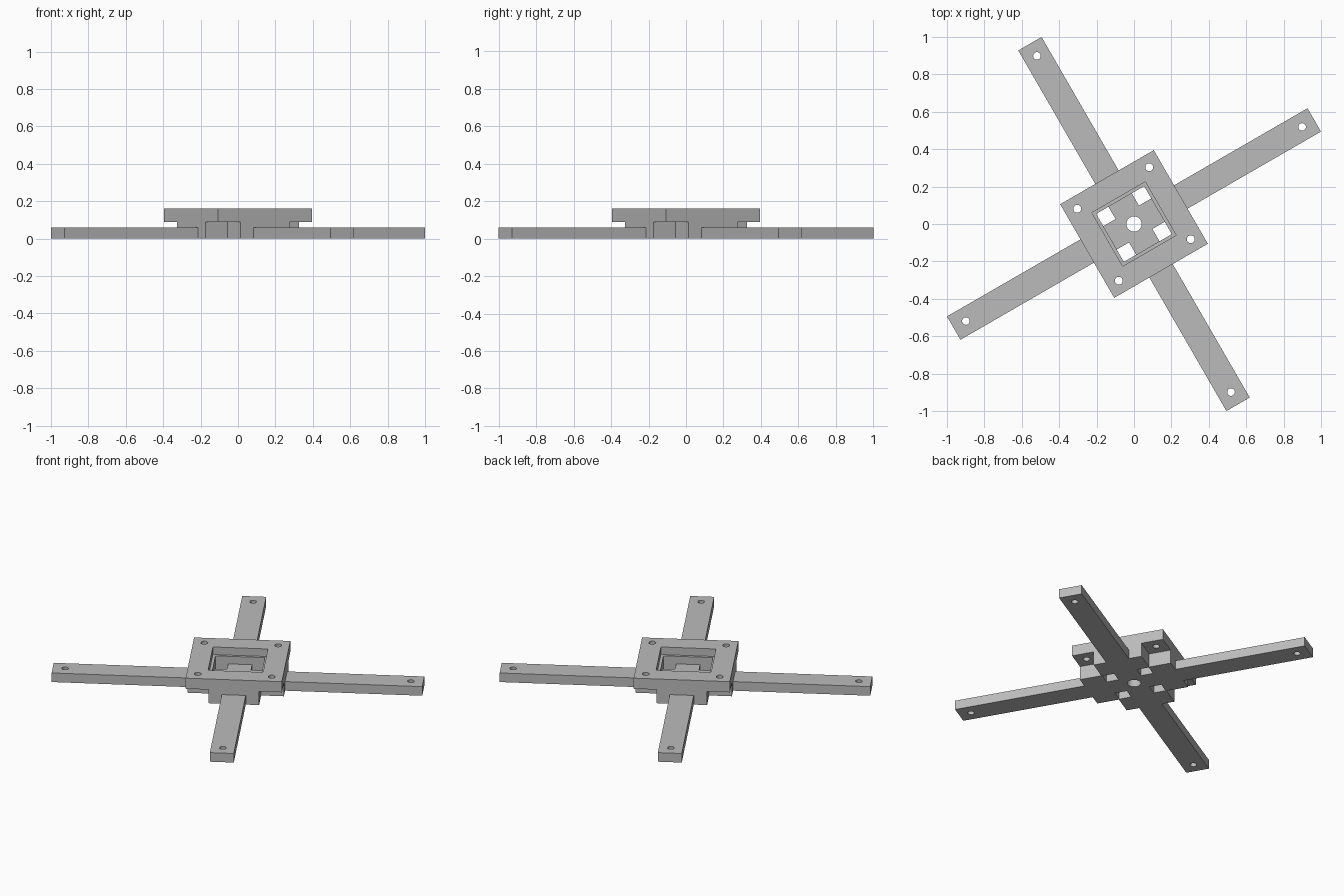
import bpy, bmesh, math
from mathutils import Matrix

cube = bpy.data.objects.get("Cube")
if cube:
    bpy.data.objects.remove(cube, do_unlink=True)

TURN = Matrix.Rotation(math.radians(30), 4, 'Z')   # whole frame is turned
ARM_W, ARM_L, ARM_TOP = 0.072, 1.113, 0.06
HUB_W, PLATE, HUB_TOP, TOP = 0.152, 0.289, 0.09, 0.16
WELL, RECESS, LEDGE = 0.148, 0.165, 0.11

grey = bpy.data.materials.new("plain grey")
grey.use_nodes = True
grey.diffuse_color = (0.5, 0.5, 0.5, 1)
grey.node_tree.nodes["Principled BSDF"].inputs["Base Color"].default_value = (0.5, 0.5, 0.5, 1)


def quarter_turns(points):
    """Repeat points at 0, 90, 180 and 270 degrees."""
    out = []
    for _ in range(4):
        out += points
        points = [(-y, x) for x, y in points]
    return out


def square(h):
    return quarter_turns([(h, h)])


def plus(w, length):
    return quarter_turns([(length, -w), (length, w), (w, w)])


def circle(r, x=0, y=0, n=32):
    return [(x + r * math.cos(2 * math.pi * i / n),
             y + r * math.sin(2 * math.pi * i / n)) for i in range(n)]


def prism(name, outline, z0, z1):
    bm = bmesh.new()
    face = bm.faces.new([bm.verts.new((x, y, z0)) for x, y in outline])
    top = bmesh.ops.extrude_face_region(bm, geom=[face])["geom"]
    bmesh.ops.translate(bm, vec=(0, 0, z1 - z0),
                        verts=[v for v in top if isinstance(v, bmesh.types.BMVert)])
    bmesh.ops.recalc_face_normals(bm, faces=bm.faces)
    bm.transform(TURN)
    mesh = bpy.data.meshes.new(name)
    bm.to_mesh(mesh)
    bm.free()
    mesh.materials.append(grey)
    obj = bpy.data.objects.new(name, mesh)
    bpy.context.collection.objects.link(obj)
    return obj


def carve(obj, cutters):
    """Subtract the cutters, bake the result and remove them."""
    for cutter in cutters:
        cutter.hide_render = True
        mod = obj.modifiers.new("cut", 'BOOLEAN')
        mod.operation, mod.solver, mod.object = 'DIFFERENCE', 'EXACT', cutter
    bpy.context.view_layer.update()
    graph = bpy.context.evaluated_depsgraph_get()
    baked = bpy.data.meshes.new_from_object(obj.evaluated_get(graph))
    obj.modifiers.clear()
    obj.data = baked
    for cutter in cutters:
        bpy.data.objects.remove(cutter, do_unlink=True)


# Crossed arms with a centre bore and a screw hole at each tip
arms = prism("crossed_arms", plus(ARM_W, ARM_L), 0, ARM_TOP)
holes = [prism("bore", circle(0.041), -0.1, 0.3)]
for x, y in quarter_turns([(1.038, 0)]):
    holes.append(prism("tip_hole", circle(0.02, x, y), -0.1, 0.3))
carve(arms, holes)

# Hub with notched corners, open well and slots for the arms
hub = prism("hub", plus(HUB_W, PLATE), 0, HUB_TOP)
carve(hub, [prism("well", square(WELL), -0.1, 0.3),
            prism("arm_slot", plus(ARM_W, ARM_L), -0.1, ARM_TOP)])

# Square top plate with a stepped opening and corner screw holes
plate = prism("top_plate", square(PLATE), HUB_TOP, TOP)
cuts = [prism("well", square(WELL), -0.1, 0.3),
        prism("recess", square(RECESS), LEDGE, 0.3)]
for x, y in quarter_turns([(0.222, 0.222)]):
    cuts.append(prism("corner_hole", circle(0.021, x, y), -0.1, 0.3))
carve(plate, cuts)

# Smooth hole walls, sharp edges elsewhere
bpy.ops.object.select_all(action='DESELECT')
for obj in (arms, hub, plate):
    obj.select_set(True)
bpy.context.view_layer.objects.active = plate
bpy.ops.object.shade_smooth_by_angle(angle=math.radians(30))
